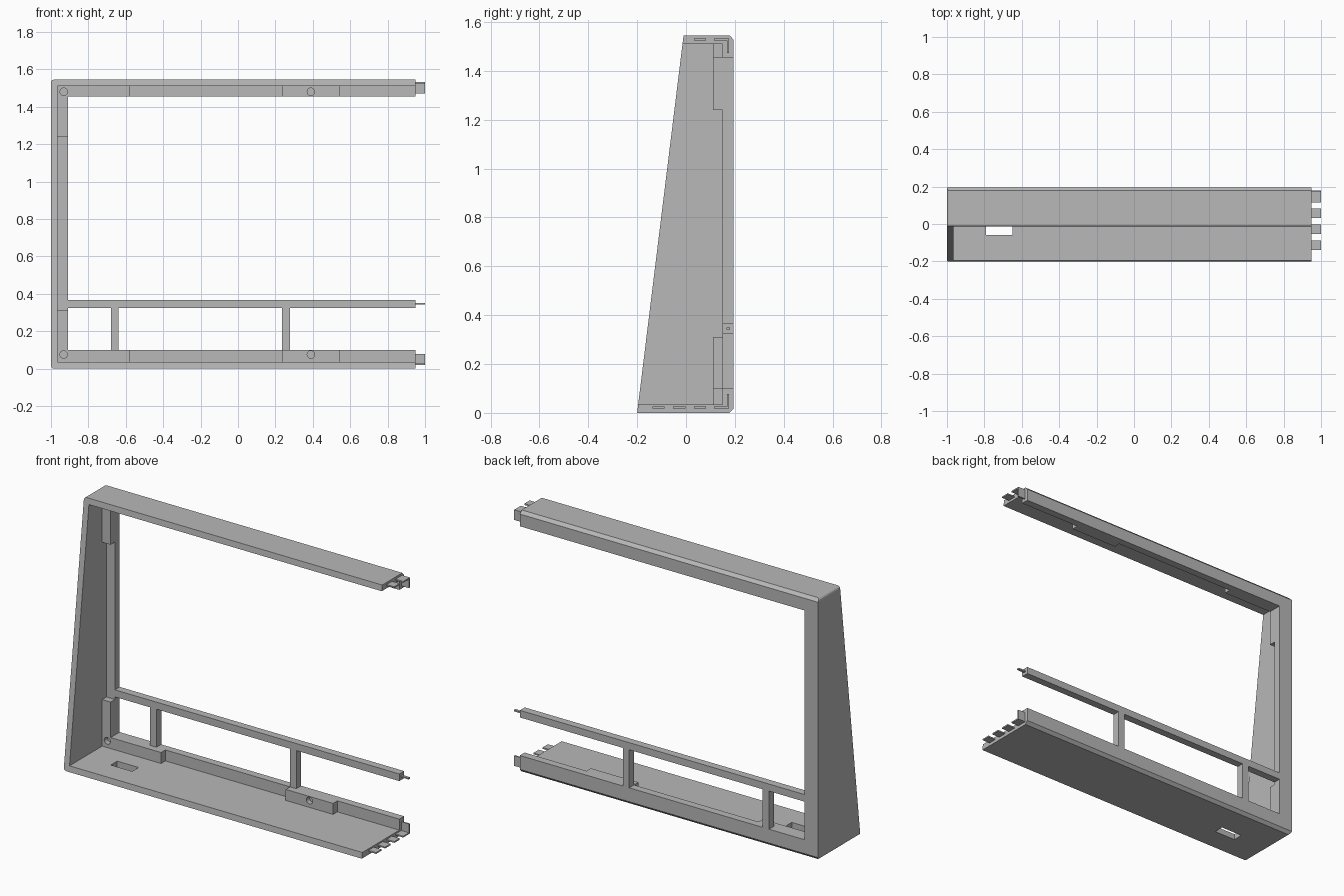
import bpy, bmesh
from math import pi
from mathutils import Matrix

cube = bpy.data.objects.get("Cube")
if cube:
    bpy.data.objects.remove(cube, do_unlink=True)

grey = bpy.data.materials.new("plain grey")
grey.use_nodes = True
grey.diffuse_color = (0.48, 0.48, 0.48, 1)
grey.node_tree.nodes["Principled BSDF"].inputs["Base Color"].default_value = grey.diffuse_color


def finish(name, bm):
    bmesh.ops.recalc_face_normals(bm, faces=bm.faces)
    mesh = bpy.data.meshes.new(name)
    bm.to_mesh(mesh)
    bm.free()
    obj = bpy.data.objects.new(name, mesh)
    mesh.materials.append(grey)
    bpy.context.scene.collection.objects.link(obj)
    return obj


def box(name, x, y, z):
    bm = bmesh.new()
    bmesh.ops.create_cube(bm, size=1)
    for v in bm.verts:
        v.co = [r[0] if c < 0 else r[1] for c, r in zip(v.co, (x, y, z))]
    return finish(name, bm)


def combine(target, other, operation):
    """Boolean another object into the target and drop it."""
    mod = target.modifiers.new(operation, 'BOOLEAN')
    mod.operation = operation
    mod.solver = 'EXACT'
    mod.object = other
    bpy.context.view_layer.objects.active = target
    bpy.ops.object.modifier_apply(modifier=mod.name)
    bpy.data.objects.remove(other, do_unlink=True)


HEIGHT, END, BACK, LIP, PAD = 1.545, 0.95, 0.195, 0.15, 0.11
WALL, BAR = 0.035, 0.1
JAMB = -0.91

# Sloped outer body with chamfered rear edges
profile = [(-0.2, 0), (0.178, 0), (BACK, 0.018), (BACK, HEIGHT - 0.018),
           (0.178, HEIGHT), (-0.01, HEIGHT)]
bm = bmesh.new()
face = bm.faces.new([bm.verts.new((-1, y, z)) for y, z in profile])
ext = bmesh.ops.extrude_face_region(bm, geom=[face])
for v in ext["geom"]:
    if isinstance(v, bmesh.types.BMVert):
        v.co.x = END
corners = [e for e in bm.edges if all(v.co.x < -0.99 for v in e.verts)
           and abs(e.verts[0].co.z - e.verts[1].co.z) < 0.001]
bmesh.ops.bevel(bm, geom=corners, offset=0.016, segments=3, profile=0.5, affect='EDGES')
frame = finish("frame_shell", bm)

# Hollow the inside and open the rear window
combine(frame, box("hollow", (-1 + WALL, 2), (-1, LIP), (WALL, HEIGHT - WALL)), 'DIFFERENCE')
combine(frame, box("window", (JAMB, 2), (0, 1), (BAR, HEIGHT - 0.09)), 'DIFFERENCE')
combine(frame, box("floor_slot", (-0.79, -0.65), (-0.06, 0), (-0.1, 0.1)), 'DIFFERENCE')

# Screw blocks along the bars and in the corners
inner = -1 + WALL
blocks = []
for level, low, high, jamb_low, jamb_high in (
        ("bottom", WALL, BAR, WALL, 0.31),
        ("top", HEIGHT - 0.09, HEIGHT - WALL, 1.24, HEIGHT - WALL)):
    corner = box(level + "_corner_block", (inner, -0.58), (PAD, LIP), (low, high))
    combine(corner, box("upright", (inner, JAMB), (PAD, LIP), (jamb_low, jamb_high)), 'UNION')
    middle = box(level + "_middle_block", (0.235, 0.545), (PAD, LIP), (low, high))
    hole_z = 0.075 if level == "bottom" else 1.48
    for block, x in ((corner, -0.932), (middle, 0.39)):
        bm = bmesh.new()
        bmesh.ops.create_cone(bm, cap_ends=True, segments=24, radius1=0.02, radius2=0.02,
                              depth=0.06, matrix=Matrix.Translation((x, PAD, hole_z))
                              @ Matrix.Rotation(pi / 2, 4, 'X'))
        combine(block, finish("screw_hole", bm), 'DIFFERENCE')

# Middle rail with its two posts
rail = box("middle_rail", (JAMB, END), (LIP, BACK), (0.325, 0.367))
for x in (-0.68, 0.235):
    combine(rail, box("post", (x, x + 0.042), (LIP, BACK), (BAR, 0.34)), 'UNION')
box("rail_tab", (END, 1), (0.165, 0.18), (0.342, 0.35))

# Joining tabs on the open ends
for level, z, flip, starts in (("bottom", 0.022, 1, (-0.138, -0.053, 0.032)),
                               ("top", 1.528, -1, (0.032,))):
    plate = (z - 0.004, z + 0.004)
    for i, y in enumerate(starts):
        box(f"{level}_flat_tab_{i + 1}", (END, 1), (y, y + 0.05), plate)
    angle = box(level + "_angle_tab", (END, 1), (0.115, 0.176), plate)
    ends = sorted((z - flip * 0.004, z + flip * 0.056))
    combine(angle, box("upright", (END, 1), (0.168, 0.176), ends), 'UNION')
